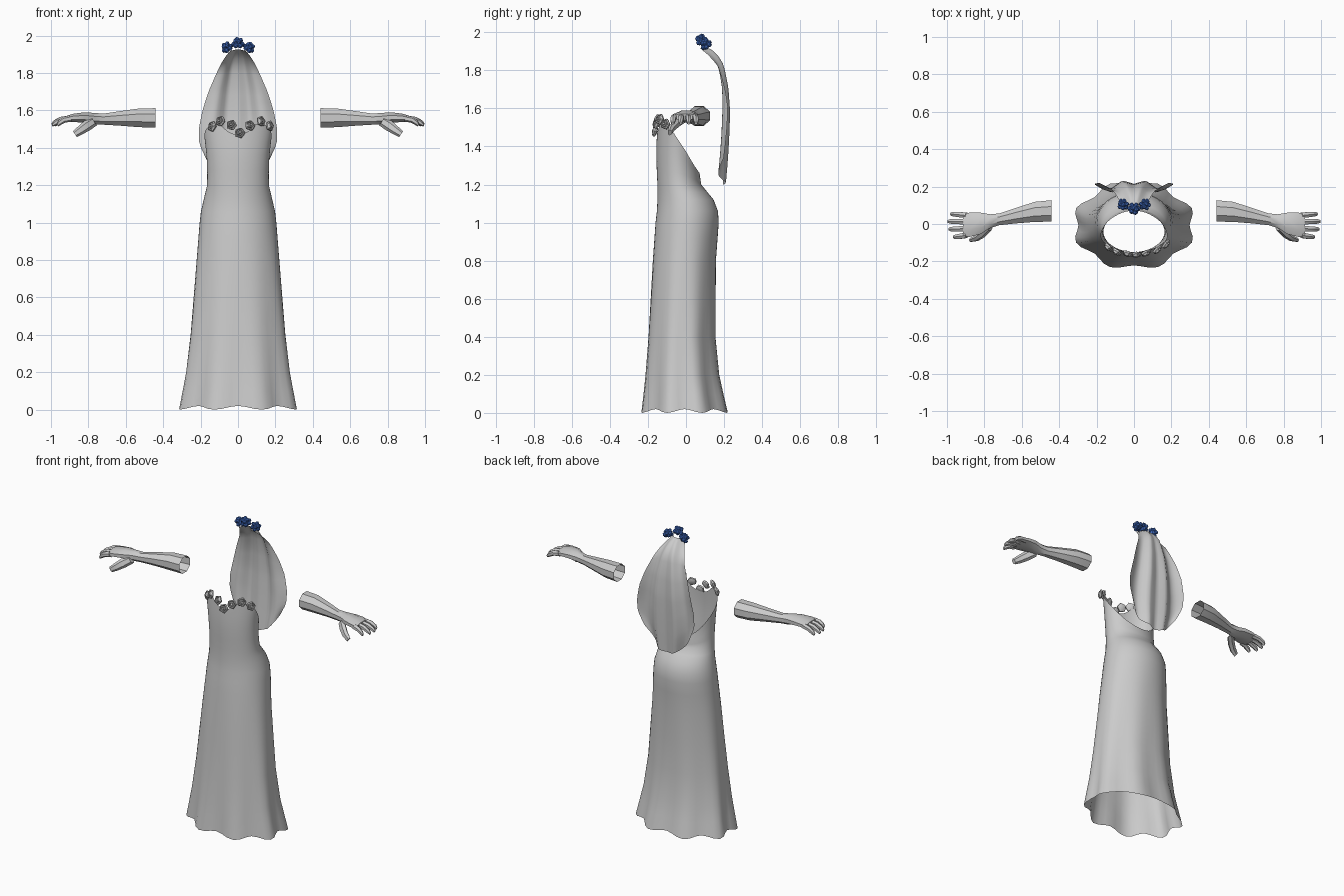
import bpy, bmesh, math
from mathutils import Vector, Matrix

cube = bpy.data.objects.get("Cube")
if cube:
    bpy.data.objects.remove(cube, do_unlink=True)


def material(name, rgb):
    m = bpy.data.materials.new(name)
    m.use_nodes = True
    m.diffuse_color = (*rgb, 1)
    m.node_tree.nodes["Principled BSDF"].inputs["Base Color"].default_value = (*rgb, 1)
    return m


GREY = material("pale grey", (0.6, 0.6, 0.6))
BLUE = material("flower blue", (0.055, 0.16, 0.58))


def finish(name, bm, mat, angle=40, recalc=True):
    if recalc:
        bmesh.ops.recalc_face_normals(bm, faces=bm.faces)
    me = bpy.data.meshes.new(name)
    bm.to_mesh(me)
    bm.free()
    ob = bpy.data.objects.new(name, me)
    bpy.context.collection.objects.link(ob)
    me.materials.append(mat)
    bpy.ops.object.select_all(action="DESELECT")
    ob.select_set(True)
    bpy.context.view_layer.objects.active = ob
    bpy.ops.object.shade_smooth_by_angle(angle=math.radians(angle))
    return ob


def interp(table, t):
    """Linear lookup in rows (key, values...)"""
    if t <= table[0][0]:
        return table[0][1:]
    for a, b in zip(table, table[1:]):
        if t <= b[0]:
            f = (t - a[0]) / (b[0] - a[0])
            return [p + (q - p) * f for p, q in zip(a[1:], b[1:])]
    return table[-1][1:]


def skin(bm, rows, closed=True):
    """Quads between successive rows of points"""
    vs = [[bm.verts.new(p) for p in r] for r in rows]
    n = len(rows[0])
    for a, b in zip(vs, vs[1:]):
        for i in range(n if closed else n - 1):
            j = (i + 1) % n
            bm.faces.new((a[i], a[j], b[j], b[i]))
    return vs


# Dress: height, half width, front y, back y, hem ripple
DRESS = [(0.0, 0.316, -0.235, 0.22, 0.06), (0.2, 0.282, -0.216, 0.178, 0.035),
         (0.4, 0.258, -0.2, 0.158, 0.02), (0.8, 0.222, -0.175, 0.158, 0.005),
         (1.0, 0.205, -0.16, 0.172, 0), (1.06, 0.198, -0.153, 0.168, 0),
         (1.12, 0.184, -0.15, 0.145, 0), (1.2, 0.165, -0.15, 0.08, 0),
         (1.3, 0.164, -0.155, 0.065, 0), (1.4, 0.172, -0.156, 0.06, 0),
         (1.5, 0.185, -0.15, 0.05, 0), (1.56, 0.185, -0.145, 0.05, 0)]
# Top edge height from front (-1) to back (1)
EDGE = [(-1, 1.47), (-0.85, 1.53), (-0.6, 1.52), (-0.2, 1.48), (0.1, 1.43),
        (0.4, 1.38), (0.75, 1.31), (1, 1.26)]


def dress_point(z, th):
    rx, yf, yb, k = interp(DRESS, z)
    r = 1 - k * math.cos(8 * th)
    dip = 0.01 * (1 + math.cos(8 * th)) if z == 0 else 0
    return (rx * r * math.cos(th),
            (yf + yb) / 2 + (yb - yf) / 2 * r * math.sin(th), z + dip)


bm = bmesh.new()
angles = [i * math.tau / 48 for i in range(48)]
rows = [[dress_point(z, a) for a in angles]
        for z in (0, 0.1, 0.2, 0.4, 0.6, 0.8, 0.92, 1.0, 1.06, 1.12, 1.16, 1.2)]
for s in (0.25, 0.5, 0.75, 1):
    rows.append([dress_point(1.2 + s * (interp(EDGE, math.sin(a))[0] - 1.2), a) for a in angles])
skin(bm, rows)
finish("dress", bm, GREY)

# Veil: fraction down, half width, centre y, height at centre, height at side
VEIL = [(0, 0.045, 0.105, 1.925, 1.915), (0.08, 0.08, 0.155, 1.895, 1.87),
        (0.18, 0.11, 0.195, 1.83, 1.81), (0.35, 0.158, 0.215, 1.71, 1.7),
        (0.52, 0.19, 0.22, 1.58, 1.6), (0.7, 0.21, 0.215, 1.44, 1.5),
        (0.86, 0.207, 0.208, 1.32, 1.42), (1, 0.17, 0.198, 1.2, 1.34)]
FOLDS = [(0, -0.005), (0.32, 0.014), (0.62, -0.03), (0.8, -0.025), (1, 0)]
bm = bmesh.new()
rows = []
for i in range(19):
    t = i / 18
    w, y, zc, zs = interp(VEIL, t)
    row = []
    for j in range(-12, 13):
        u = j / 12
        fold = interp(FOLDS, abs(u))[0] * min(1, 0.25 + 1.4 * t)
        curve = 0.03 * u * u * max(0, 1 - 2 * t)
        z = zc + (zs - zc) * abs(u) ** 2.2
        row.append((w * u, y + fold - curve, z))
    rows.append(row)
skin(bm, rows, closed=False)
finish("veil", bm, GREY, 60)


def ball(bm, loc, scale, aim):
    m = Matrix.Translation(loc) @ aim @ Matrix.Diagonal((*scale, 1))
    bmesh.ops.create_icosphere(bm, subdivisions=1, radius=1, matrix=m)


# Headpiece flowers: ring of petals round a bud
def bloom(name, loc, tilt, r):
    bm = bmesh.new()
    loc = Vector(loc)
    base = Matrix.Rotation(tilt, 4, "Y") @ Matrix.Rotation(0.5, 4, "X")
    ball(bm, loc, (r * 0.7,) * 3, base)
    for ring, (n, out, up) in enumerate(((6, 0.62, -0.1), (4, 0.4, 0.5))):
        for i in range(n):
            aim = base @ Matrix.Rotation(i * math.tau / n + ring * 0.4, 4, "Z")
            offset = aim @ Vector((out * r, 0, up * r))
            ball(bm, loc + offset, (r * 0.4, r * 0.38, r * 0.42), aim)
    finish(name, bm, BLUE, 25)


bloom("headpiece_flower_middle", (0, 0.082, 1.957), 0, 0.036)
for side, label in ((1, "left"), (-1, "right")):
    bloom("headpiece_flower_" + label, (0.058 * side, 0.105, 1.935), 0.6 * side, 0.034)


# Neckline rosettes: two rolled petal rings with a bud, facing outward
def rosette(name, loc, r):
    loc = Vector(loc)
    aim = Vector((loc.x * 1.2, -0.16, 0.05)).to_track_quat("Z", "Y").to_matrix().to_4x4()
    bm = bmesh.new()
    profile = [(0.45, -0.5), (0.95, -0.3), (1.0, 0.05), (0.8, 0.25), (0.62, 0.05),
               (0.55, 0.4), (0.38, 0.45), (0.28, 0.2), (0.2, 0.5), (0.02, 0.55)]
    rows = []
    for rad, h in profile:
        rows.append([loc + aim @ Vector((
            rad * r * (1 + 0.1 * math.cos(5 * a)) * math.cos(a),
            rad * r * (1 + 0.1 * math.cos(5 * a)) * math.sin(a), h * r))
            for a in (i * math.tau / 15 for i in range(15))])
    vs = skin(bm, rows)
    bm.faces.new(vs[0])
    bm.faces.new(vs[-1])
    finish(name, bm, GREY, 35)


for i, p in enumerate([(-0.14, -0.125, 1.515), (-0.095, -0.15, 1.543), (-0.035, -0.16, 1.522),
                       (0.01, -0.165, 1.48), (0.065, -0.157, 1.52), (0.125, -0.14, 1.543),
                       (0.172, -0.11, 1.518)]):
    rosette("neckline_rosette_%d" % (i + 1), p, 0.027)


# Arms: sections of (x, y, z, half depth, half height)
FOREARM = [(0.44, 0.07, 1.56, 0.062, 0.056), (0.53, 0.065, 1.56, 0.058, 0.054),
           (0.63, 0.045, 1.557, 0.045, 0.042), (0.72, 0.025, 1.553, 0.034, 0.032),
           (0.77, 0.015, 1.556, 0.04, 0.033), (0.82, 0.003, 1.562, 0.062, 0.03),
           (0.88, -0.004, 1.56, 0.07, 0.024), (0.915, -0.006, 1.555, 0.066, 0.018)]
THUMB = [(0.77, -0.015, 1.542, 0.022, 0.022), (0.805, -0.05, 1.52, 0.022, 0.024),
         (0.84, -0.075, 1.495, 0.018, 0.02), (0.872, -0.085, 1.473, 0.012, 0.015)]


def limb(bm, sections, sides, cap_start, side, lean=0):
    rows = []
    for x, y, z, ry, rz in sections:
        rows.append([(side * (x + lean * math.sin(a) * rz), y + ry * math.cos(a), z + rz * math.sin(a))
                     for a in ((i + 0.5) * math.tau / sides for i in range(sides))])
    vs = skin(bm, rows)
    bm.faces.new(vs[-1])
    if cap_start:
        bm.faces.new(vs[0])


for side, label in ((1, "left"), (-1, "right")):
    bm = bmesh.new()
    limb(bm, FOREARM, 8, False, side)
    limb(bm, THUMB, 6, True, side, 0.7)
    for y, reach in ((0.046, 0.085), (0.012, 0.1), (-0.024, 0.095), (-0.06, 0.07)):
        x = 0.895
        limb(bm, [(x, y, 1.556, 0.017, 0.017), (x + reach * 0.5, y * 1.1, 1.55, 0.016, 0.015),
                  (x + reach * 0.85, y * 1.15, 1.534, 0.014, 0.013),
                  (x + reach, y * 1.15, 1.522, 0.008, 0.008)], 6, True, side, 0.4)
    finish(label + "_forearm_and_hand", bm, GREY, 35)
